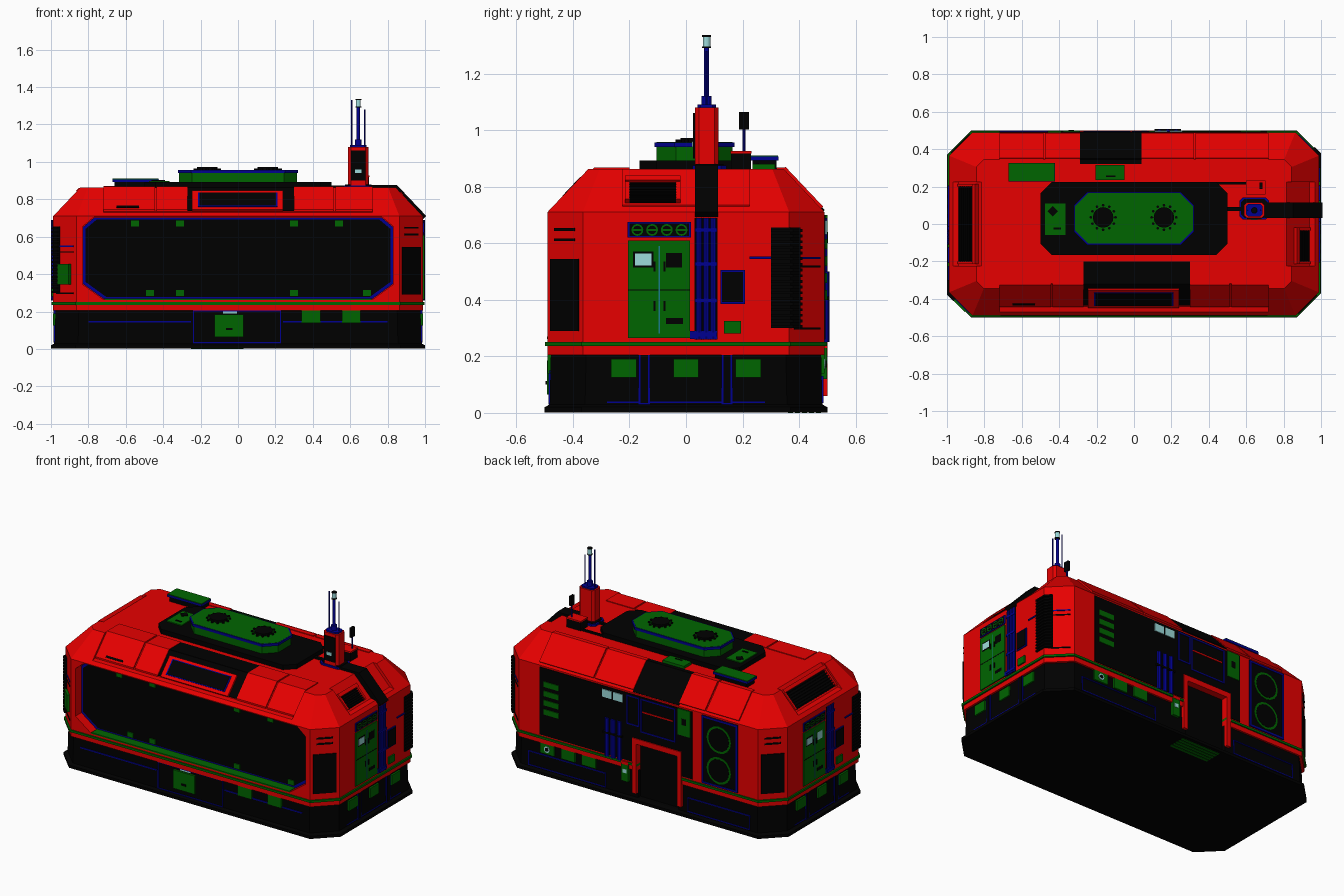
import bpy, bmesh, math
from mathutils import Matrix

start = bpy.data.objects.get("Cube")
if start:
    bpy.data.objects.remove(start)


def material(name, r, g, b):
    mat = bpy.data.materials.new(name)
    mat.use_nodes = True
    mat.diffuse_color = (r, g, b, 1)
    mat.node_tree.nodes["Principled BSDF"].inputs["Base Color"].default_value = (r, g, b, 1)
    return mat


RED = material("hull red", .8, 0, 0)
BLACK = material("soot black", 0, 0, 0)
GREEN = material("equipment green", 0, .13, 0)
BLUE = material("trim blue", 0, 0, .28)
PALE = material("pale screen", .34, .72, .72)
TEAL = material("teal handle", .01, .2, .25)

WALL_X, WALL_Y, EAVE, ROOF, SLOPE = .988, .49, .71, .863, .145
SIDES = {"front": ("y", -1), "back": ("y", 1), "left": ("x", 1), "right": ("x", -1)}


def finish(name, mat, bm):
    bmesh.ops.recalc_face_normals(bm, faces=bm.faces)
    mesh = bpy.data.meshes.new(name)
    bm.to_mesh(mesh)
    bm.free()
    mesh.materials.append(mat)
    obj = bpy.data.objects.new(name, mesh)
    bpy.context.collection.objects.link(obj)
    return obj


def loft(name, mat, rings, axis="z"):
    """Skin a list of (height, outline) rings along an axis."""
    bm = bmesh.new()
    place = {"z": lambda u, v, h: (u, v, h), "y": lambda u, v, h: (u, h, v),
             "x": lambda u, v, h: (h, u, v)}[axis]
    loops = [[bm.verts.new(place(u, v, h)) for u, v in pts] for h, pts in rings]
    for a, b in zip(loops, loops[1:]):
        for i in range(len(a)):
            j = (i + 1) % len(a)
            bm.faces.new((a[i], a[j], b[j], b[i]))
    bm.faces.new(loops[0])
    bm.faces.new(loops[-1])
    return finish(name, mat, bm)


def prism(name, mat, pts, lo, hi, axis="z"):
    return loft(name, mat, [(lo, pts), (hi, pts)], axis)


def octagon(w, d, c, x=0, y=0):
    return [(x + sx * a, y + sy * b) for sx, sy, a, b in
            ((1, -1, w - c, d), (1, -1, w, d - c), (1, 1, w, d - c), (1, 1, w - c, d),
             (-1, 1, w - c, d), (-1, 1, w, d - c), (-1, -1, w, d - c), (-1, -1, w - c, d))]


def circle(x, y, r, n=16):
    return [(x + r * math.cos(math.tau * i / n), y + r * math.sin(math.tau * i / n)) for i in range(n)]


def boxes(name, mat, spans):
    """One mesh from several (x, x, y, y, z, z) blocks."""
    bm = bmesh.new()
    for x0, x1, y0, y1, z0, z1 in spans:
        m = Matrix.Translation(((x0 + x1) / 2, (y0 + y1) / 2, (z0 + z1) / 2))
        m @= Matrix.Diagonal((abs(x1 - x0), abs(y1 - y0), z1 - z0, 1))
        bmesh.ops.create_cube(bm, size=1, matrix=m)
    return finish(name, mat, bm)


def wall(side):
    axis, sign = SIDES[side]
    return axis, sign, WALL_X if axis == "x" else WALL_Y


def on_wall(side, u0, u1, z0, z1, depth):
    axis, sign, surface = wall(side)
    surface -= .012 if z1 < .215 else 0
    a, b = sign * (surface - .015), sign * (surface + depth)
    return (a, b, u0, u1, z0, z1) if axis == "x" else (u0, u1, a, b, z0, z1)


def plate(side, name, mat, u, z, depth=.006):
    return boxes(side + "_" + name, mat, [on_wall(side, *u, *z, depth)])


def outline(side, name, u, z, t=.008, depth=.008, mat=BLUE):
    (a, b), (c, d) = u, z
    parts = [(a, b, c, c + t), (a, b, d - t, d), (a, a + t, c, d), (b - t, b, c, d)]
    return boxes(side + "_" + name, mat, [on_wall(side, *p, depth) for p in parts])


def disc(side, name, mat, u, z, r, depth):
    axis, sign, surface = wall(side)
    return prism(side + "_" + name, mat, circle(u, z, r), sign * (surface - .01), sign * (surface + depth), axis)


def profile(side, name, mat, pts, u):
    """Extrude (distance from centre, height) points along a side."""
    axis, sign, _ = wall(side)
    return prism(side + "_" + name, mat, [(sign * d, z) for d, z in pts], *u, "y" if axis == "x" else "x")


def slope(side, name, mat, u, t, lift, base=-.014):
    """Slab along the outer eave, t from bottom to top."""
    edge = wall(side)[2]
    return profile(side, name, mat, [(edge - SLOPE * k + h, EAVE + (ROOF - EAVE) * k + h) for k, h in
                                     ((t[0], base), (t[1], base), (t[1], lift), (t[0], lift))], u)


def bay_slab(side, name, mat, u, t, lift):
    """Slab along the set-back eave bay."""
    edge = wall(side)[2] - .05
    return profile(side, name, mat, [(edge - .12 * k + h, .736 + .127 * k + h) for k, h in
                                     ((t[0], -.02), (t[1], -.02), (t[1], lift), (t[0], lift))], u)


def corner_plate(name, mat, sx, sy, width, z, thick=.012):
    obj = boxes(name, mat, [(-thick, thick, -width / 2, width / 2, *z)])
    obj.location = (sx * (WALL_X - .0625), sy * (WALL_Y - .0625), 0)
    obj.rotation_euler.z = sx * sy * math.pi / 4
    return obj


def carve(cutter, *targets):
    cutter.hide_render = True
    for target in targets:
        cut = target.modifiers.new("carve", "BOOLEAN")
        cut.operation, cut.object, cut.solver = "DIFFERENCE", cutter, "EXACT"
        bpy.context.view_layer.objects.active = target
        bpy.ops.object.modifier_apply(modifier="carve")
    bpy.data.objects.remove(cutter)


# Hull, plinth and belt
hull = loft("hull", RED, [(.205, octagon(WALL_X, WALL_Y, .125)), (EAVE, octagon(WALL_X, WALL_Y, .125)),
                          (ROOF, octagon(WALL_X - SLOPE, WALL_Y - SLOPE, .04))])
plinth = loft("plinth", BLACK, [(.002, octagon(1, .5, .13)), (.02, octagon(1, .5, .13)),
                                (.03, octagon(.98, .482, .125)), (.21, octagon(.976, .478, .125))])
belt = prism("belt_stripe", GREEN, octagon(.998, .498, .128), .236, .25)


# Deeply recessed panoramic window
def window_shape(inset):
    w, lo, hi = .83 - inset, .265 + inset, .705 - inset
    return [(-w + .11, lo), (w - .11, lo), (w, lo + .08), (w, hi - .05),
            (w - .06, hi), (-w + .06, hi), (-w, hi - .05), (-w, lo + .08)]


carve(prism("window_cutter", RED, window_shape(0), -.6, -.415, "y"), hull)
prism("window_frame", BLUE, window_shape(.002), -.432, -.405, "y")
prism("window_glass", BLACK, window_shape(.014), -.435, -.405, "y")
boxes("window_sill", GREEN, [(-.715, .715, -.492, -.432, .262, .27)])
clips = [(x, z) for z, row in ((.67, (-.55, -.31, .3, .54)), (.3, (-.47, -.31, .3, .69))) for x in row]
boxes("window_clips", GREEN, [(x - .022, x + .022, -.442, -.42, z - .016, z + .016) for x, z in clips])

# Plinth fittings on the long sides
plate("front", "hatch", GREEN, (-.125, .03), (.065, .185), .014)
plate("front", "hatch_latch", BLACK, (-.065, -.03), (.1, .112), .018)
plate("front", "hatch_lamp", PALE, (-.08, -.005), (.19, .205))
outline("front", "hatch_surround", (-.24, .23), (.03, .205), .006)
for side, centres in (("front", (.39, .605)), ("back", (.66, .51, .36))):
    for u in centres:
        plate(side, "plinth_box", GREEN, (u - .05, u + .05), (.14, .205), .012)
disc("back", "plinth_gauge", PALE, .66, .173, .02, .004)
disc("back", "plinth_gauge_face", BLACK, .66, .173, .012, .006)
for lo, hi in ((-.8, -.25), (.24, .8)):
    plate("front", "conduit", BLUE, (lo, hi), (.142, .15))
    outline("back", "plinth_outline", (lo, hi - .1 if hi < 0 else hi), (.035, .13), .006)

# Set-back eave bays on the front and both ends
for side, u in (("front", (-.72, .72)), ("left", (-.225, .225)), ("right", (-.225, .225))):
    edge = wall(side)[2]
    carve(profile(side, "bay_cutter", RED, [(edge - .172, ROOF), (edge - .05, .735), (edge + .11, EAVE),
                                            (edge + .11, .92), (edge - .172, .92)], u), hull)

# Front bay panels, black centre and hooded light
bay_panel = [(.2, .868), (.325, .868), (.443, .745), (.443, .73), (.3, .83), (.2, .83)]
for run in ((-.718, -.445), (-.435, -.27), (.3, .51), (.52, .718)):
    profile("front", "bay_panel", RED, bay_panel, run)
boxes("bay_gap_top", BLACK, [(-.27, .3, -.322, -.2, .85, .866)])
profile("front", "bay_gap", BLACK, [(.32, .866), (.437, .741), (.437, .72), (.3, .82)], (-.27, .3))
bay_slab("front", "hood", RED, (-.245, .24), (0, .8), .01)
bay_slab("front", "hood_trim", BLUE, (-.215, .21), (.11, .7), .012)
bay_slab("front", "hood_opening", BLACK, (-.207, .202), (.14, .67), .014)
bay_slab("front", "bay_slot", BLACK, (-.65, -.53), (.1, .17), .009)

# End bay vents
for side, u, lo, hi in (("left", (-.2, -.035), .06, .56), ("right", (-.2, .2), .06, .74)):
    bay_slab(side, "vent", BLACK, u, (lo, hi), .002)
    for i in range(7):
        t = lo + (hi - lo) * (i + .3) / 7
        bay_slab(side, "vent_louver", BLACK, u, (t, t + .03), .01)
    bay_slab(side, "vent_hood", RED, (u[0] - .015, u[1] + .015), (hi, hi + .13), .016)
    for end in (u[0] - .015, u[1]):
        bay_slab(side, "vent_jamb", RED, (end, end + .015), (lo, hi), .012)

# Back eave panels with their flat roof returns
for run in ((-.72, -.485), (-.475, -.29), (.04, .32), (.33, .72)):
    slope("back", "eave_panel", RED, run, (.08, 1), .007)
    boxes("back_roof_panel", RED, [(*run, .32, .35, .85, .868)])
slope("back", "eave_gap", BLACK, (-.29, .04), (.02, 1), .004)
boxes("back_roof_gap", BLACK, [(-.29, .04, .32, .346, .85, .866)])

# Entrance, set back between red posts
carve(boxes("doorway_cutter", BLACK, [(-.285, .01, .45, .6, .03, .385)]), hull, plinth, belt)
boxes("back_door", BLACK, [(-.29, .015, .44, .456, .025, .39)])
boxes("back_door_frame", RED, [on_wall("back", *p, .01) for p in
      ((-.315, .04, .385, .42), (-.315, -.285, .06, .4), (.01, .04, .06, .4))])
boxes("door_grate", GREEN, [(-.25, .03, y, y + .018, 0, .01) for y in (.36, .385, .41, .435, .46)])

# Back wall equipment
boxes("back_service_wall", BLACK, [on_wall("back", *p, .004) for p in
      ((-.39, .71, .4, .7), (.02, .71, .26, .4), (-.39, -.3, .26, .4))])
boxes("back_slats", GREEN, [on_wall("back", .57, .68, z, z + .035, .009) for z in (.4, .46, .52, .58)])
for u in (.11, .19):
    plate("back", "screen", PALE, (u, u + .068), (.63, .68), .009)
for u in (.135, .18, .225):
    prism("back_pipe", BLUE, circle(u, WALL_Y, .017, 8), .25, .5)
plate("back", "pipe_clamps", BLACK, (.11, .25), (.4, .412), .017)
outline("back", "upper_frame", (-.01, .08), (.5, .69))
outline("back", "canopy_frame", (-.27, -.02), (.47, .69))
plate("back", "canopy_line", RED, (-.25, -.03), (.6, .608), .008)
plate("back", "meter_box", GREEN, (-.38, -.29), (.53, .7), .01)
plate("back", "meter_slot", BLACK, (-.35, -.32), (.6, .64), .012)
plate("back", "keypad", GREEN, (.07, .12), (.12, .23), .008)
plate("back", "keypad_screen", PALE, (.08, .11), (.175, .2), .022)
plate("back", "keypad_cap", RED, (.07, .12), (.23, .25), .01)

# Twin extractor panel
plate("back", "extractor_panel", BLACK, (-.72, -.46), (.26, .7), .005)
outline("back", "extractor_trim", (-.72, -.46), (.26, .7), .012, .009)
for z in (.37, .57):
    disc("back", "extractor_ring", GREEN, -.585, z, .088, .008)
    disc("back", "extractor_hole", BLACK, -.585, z, .074, .01)

# End walls: same equipment turned half way round
for side, s in (("left", 1), ("right", -1)):
    def end(name, mat, u, z, depth=.006):
        return plate(side, name, mat, sorted((s * u[0], s * u[1])), z, depth)
    end("locker", GREEN, (-.205, .015), (.265, .61), .008)
    end("locker_split", BLACK, (-.205, .015), (.432, .437), .009)
    end("locker_seam", TEAL, (-.097, -.092), (.28, .59), .01)
    end("locker_screen_frame", BLACK, (-.187, -.115), (.515, .57), .009)
    end("locker_screen", PALE, (-.18, -.122), (.522, .563), .01)
    end("locker_window", BLACK if s > 0 else PALE, (-.07, -.015), (.515, .565), .009)
    end("locker_label", BLACK, (-.07, -.01), (.315, .335), .009)
    for u in (-.115, -.08):
        for z in (.36, .5):
            end("locker_handle", BLACK, (u, u + .008), (z, z + .035), .011)
    end("dial_panel", BLUE, (-.207, .017), (.62, .675), .007)
    end("dial_backing", BLACK, (-.2, .01), (.625, .67), .008)
    for u in (-.172, -.12, -.068, -.016):
        disc(side, "dial", GREEN, s * u, .647, .021, .009)
        disc(side, "dial_face", BLACK, s * u, .647, .015, .01)
        end("dial_bar", GREEN, (u - .015, u + .015), (.644, .65), .011)
    end("pipe_backing", BLACK, (.03, .112), (.26, .69), .003)
    for u in (.046, .071, .096):
        prism(side + "_pipe", BLUE, circle(s * WALL_X, s * u, .011, 8), .26, .69)
    for z in (.27, .39, .52, .64):
        end("pipe_clamp", BLUE, (.032, .11), (z, z + .014), .012)
    end("pipe_foot", BLUE, (.015, .11), (.262, .29), .008)
    end("fuse_box_trim", BLUE, (.122, .208), (.385, .505), .006)
    end("fuse_box", BLACK, (.128, .202), (.392, .498), .01)
    end("junction_box", GREEN, (.135, .195), (.28, .325), .009)
    end("seam", BLUE, (.225, .3), (.545, .553))
    for u in (-.22, 0, .22):
        end("plinth_box", GREEN, (u - .045, u + .045), (.125, .19), .012)
    for u in (-.148, .145):
        end("plinth_post", BLUE, (u - .02, u + .02), (.03, .21), .008)
        end("plinth_post_face", BLACK, (u - .013, u + .013), (.035, .205), .01)
    end("plinth_line", BLUE, (-.28, .28), (.035, .041))
    # Corner panel, slots and finned radiator
    corner_plate(side + "_corner_panel", BLACK, s, -s, .14, (.29, .545), .006)
    for z in (.607, .643):
        corner_plate(side + "_corner_slot", BLACK, s, -s, .1, (z, z + .01), .005)
    for z, mat in ((.295, BLACK), (.515, BLACK), (.545, BLUE)):
        corner_plate(side + "_corner_line", mat, s, s, .13, (z, z + .007), .004)
    wrap = [(s * x, s * y) for x, y in ((.96, .3), (.999, .3), (.999, .378), (.967, .412), (.94, .39))]
    core = [(s * x, s * y) for x, y in ((.96, .3), (.99, .3), (.99, .37), (.955, .405), (.94, .39))]
    prism(side + "_radiator_core", BLACK, core, .3, .655)
    for i in range(18):
        prism(side + "_radiator_fin", BLACK, wrap, .3 + i * .02, .31 + i * .02)
corner_plate("corner_control_box", GREEN, -1, -1, .09, (.345, .455), .016)

# Roof deck and fan housing
prism("roof_deck", BLACK, octagon(.5, .195, .06, 0, .03), .85, .893)
prism("fan_housing", GREEN, octagon(.315, .135, .07, 0, .03), .88, .958)
prism("fan_housing_trim", BLUE, octagon(.321, .141, .07, 0, .03), .941, .957)
for x in (-.165, .16):
    prism("fan_hub", BLACK, circle(x, .035, .055), .95, .972)
    for k in range(12):
        a = k * math.tau / 12
        prism("fan_bolt", BLACK, circle(x + .066 * math.cos(a), .035 + .066 * math.sin(a), .008, 6), .95, .966)
boxes("deck_control_box", GREEN, [(-.475, -.365, -.06, .11, .88, .899)])
prism("deck_control_mark", BLACK, circle(-.435, .068, .028, 4), .89, .903)
boxes("deck_control_slot", BLACK, [(-.43, -.39, -.03, -.02, .89, .903)])
boxes("roof_cabinet_base", BLACK, [(-.66, -.435, .235, .32, .85, .895)])
boxes("roof_cabinet_trim", BLUE, [(-.672, -.423, .228, .327, .893, .907)])
boxes("roof_cabinet_lid", GREEN, [(-.67, -.425, .23, .325, .9, .911)])
boxes("roof_hatch", GREEN, [(-.205, -.05, .235, .315, .85, .88)])
boxes("roof_hatch_slot", BLACK, [(-.15, -.1, .25, .258, .87, .883)])
boxes("roof_cable", BLACK, [(.4, .7, .212, .224, .85, .875), (.49, .58, .07, .09, .85, .875)])

# Antenna tower and cable channel
MAST_X, MAST_Y = .643, .073
prism("tower_foot", BLUE, octagon(.08, .06, .02, MAST_X, MAST_Y + .01), .85, .875)
prism("tower_foot_top", BLACK, octagon(.07, .05, .017, MAST_X, MAST_Y + .01), .86, .88)
prism("tower", RED, octagon(.055, .042, .015, MAST_X, MAST_Y), .86, 1.08)
boxes("tower_panel", BLACK, [(.605, .681, .025, .05, .9, 1.06)])
boxes("tower_lamp", PALE, [(.625, .661, .021, .05, .94, .96)])
prism("tower_cap", BLUE, octagon(.045, .033, .012, MAST_X, MAST_Y), 1.07, 1.09)
for name, mat, r, lo, hi in (("mast_socket", BLUE, .018, 1.08, 1.12), ("mast", BLUE, .009, 1.1, 1.3),
                             ("beacon", PALE, .013, 1.295, 1.33), ("beacon_cap", BLACK, .016, 1.33, 1.336),
                             ("beacon_seat", BLACK, .016, 1.29, 1.296)):
    prism(name, mat, circle(MAST_X, MAST_Y, r, 12), lo, hi)
for x, top in ((.608, 1.33), (.677, 1.28)):
    prism("whip_aerial", BLUE, circle(x, MAST_Y, .004, 6), 1.08, top)
boxes("receiver_box", BLACK, [(.6, .7, .16, .23, .85, .92)])
boxes("receiver_lid", RED, [(.598, .702, .158, .232, .918, .926)])
prism("receiver_pole", BLUE, circle(.68, .205, .005, 8), .92, 1.01)
boxes("receiver_panel", BLACK, [(.672, .688, .188, .222, 1.002, 1.064)])
boxes("cable_channel_top", BLACK, [(.7, .85, .032, .114, .85, .877)])
slope("left", "cable_channel", BLACK, (.032, .114), (-.06, 1.02), .01, -.06)
